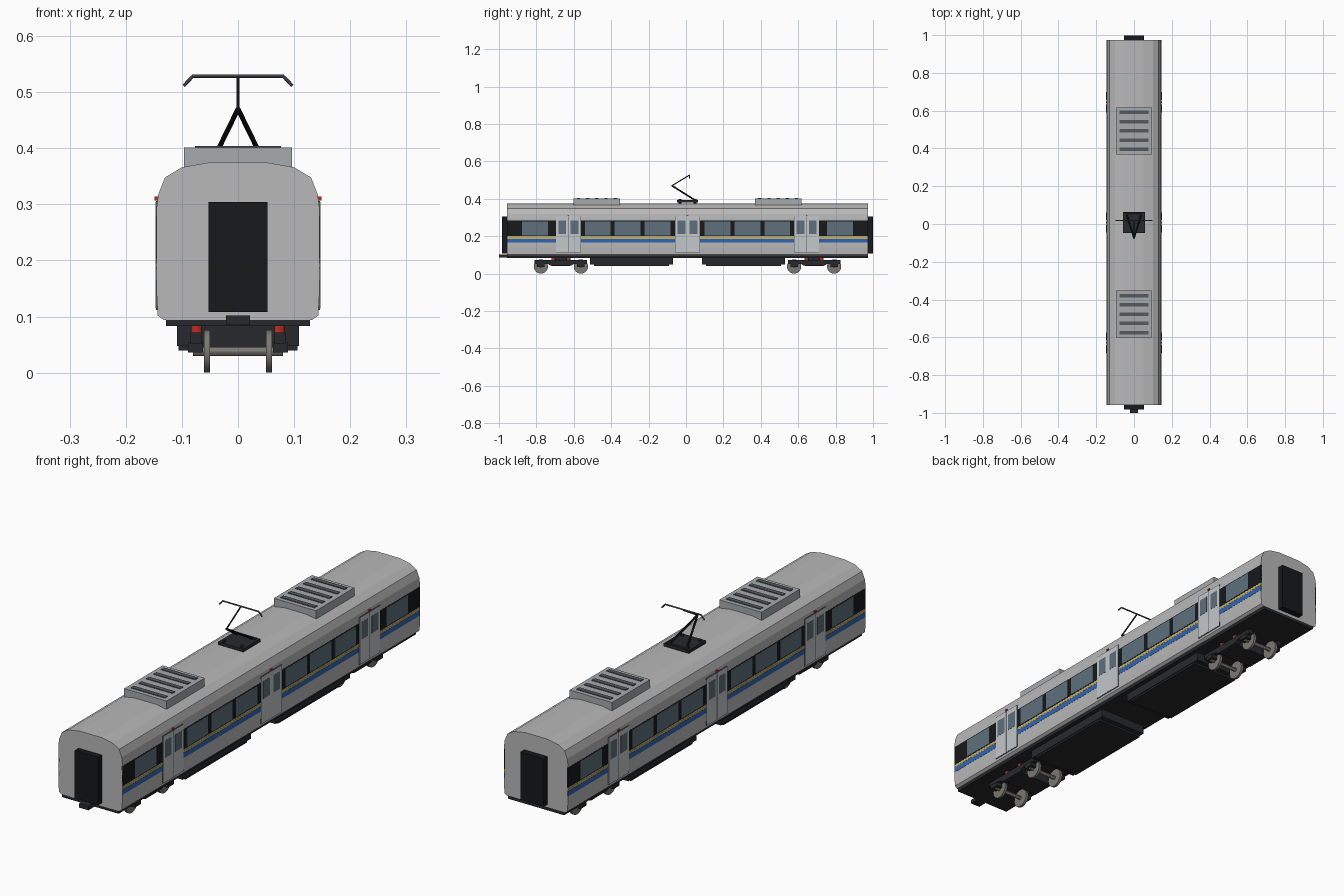
import bpy, bmesh
from math import pi
from mathutils import Vector

if "Cube" in bpy.data.objects:
    bpy.data.objects.remove(bpy.data.objects["Cube"])

C = 0.008  # body centre along y


def mat(name, r, g, b):
    m = bpy.data.materials.new(name)
    m.diffuse_color = (r, g, b, 1)
    m.use_nodes = True
    m.node_tree.nodes["Principled BSDF"].inputs["Base Color"].default_value = m.diffuse_color
    return m


SILVER = mat("silver", 0.48, 0.48, 0.48)
ROOF = mat("roof_unit_grey", 0.38, 0.41, 0.43)
DOOR = mat("door_grey", 0.55, 0.58, 0.60)
DARK = mat("charcoal", 0.02, 0.022, 0.025)
BLACK = mat("black", 0.008, 0.009, 0.01)
GLASS = mat("glass", 0.11, 0.16, 0.20)
BLUE = mat("blue", 0.03, 0.13, 0.45)
YELLOW = mat("yellow", 0.65, 0.42, 0.03)
RED = mat("red", 0.5, 0.03, 0.02)
STEEL = mat("wheel_steel", 0.2, 0.19, 0.17)
SLAT = mat("slat_grey", 0.09, 0.10, 0.11)


def finish(bm, name, m):
    bmesh.ops.recalc_face_normals(bm, faces=bm.faces)
    me = bpy.data.meshes.new(name)
    bm.to_mesh(me)
    bm.free()
    ob = bpy.data.objects.new(name, me)
    bpy.context.collection.objects.link(ob)
    me.materials.append(m)
    return ob


def box(name, x, y, z, m):
    """Box from (min, max) ranges."""
    bm = bmesh.new()
    bmesh.ops.create_cube(bm, size=1)
    for v in bm.verts:
        v.co = [(r[0] + r[1]) / 2 + c * (r[1] - r[0]) for r, c in zip((x, y, z), v.co)]
    return finish(bm, name, m)


def side_box(name, s, x0, x1, yc, w, z, m):
    return box(name, sorted((s * x0, s * x1)), (yc - w / 2, yc + w / 2), z, m)


def prism(name, pts, axis, a, b, m):
    """Extrude a 2D outline along x (points y,z) or y (points x,z)."""
    bm = bmesh.new()
    place = (lambda p: (a, p[0], p[1])) if axis == 'x' else (lambda p: (p[0], a, p[1]))
    f = bm.faces.new([bm.verts.new(place(p)) for p in pts])
    r = bmesh.ops.extrude_face_region(bm, geom=[f])
    d = Vector((b - a, 0, 0)) if axis == 'x' else Vector((0, b - a, 0))
    bmesh.ops.translate(bm, vec=d, verts=[v for v in r['geom'] if isinstance(v, bmesh.types.BMVert)])
    return finish(bm, name, m)


def rod(name, p, q, r, m, n=8):
    p, q = Vector(p), Vector(q)
    bpy.ops.mesh.primitive_cylinder_add(vertices=n, radius=r, depth=(q - p).length, location=(p + q) / 2)
    ob = bpy.context.object
    ob.rotation_euler = (q - p).to_track_quat('Z', 'Y').to_euler()
    ob.name = name
    ob.data.materials.append(m)
    if n > 8:
        bpy.ops.object.shade_smooth_by_angle()
    return ob


# Car body shell
half = [(0.132, 0.094), (0.143, 0.102), (0.145, 0.14), (0.145, 0.295), (0.142, 0.318),
        (0.13, 0.348), (0.1, 0.366), (0.05, 0.375)]
prism("car_body", half + [(-x, z) for x, z in reversed(half)], 'y', C - 0.965, C + 0.965, SILVER)
box("underframe", (-0.128, 0.128), (C - 0.965, C + 0.965), (0.083, 0.096), DARK)

# End gangways and coupler
for s, e in ((-1, "front"), (1, "rear")):
    box(e + "_gangway", (-0.053, 0.053), sorted((C + s * 0.96, C + s * 0.991)), (0.108, 0.304), BLACK)
box("coupler", (-0.021, 0.021), (-1.0, -0.93), (0.085, 0.102), DARK)

# Sides: window band, stripes, windows, doors
for s, n in ((1, "right"), (-1, "left")):
    side_box(n + "_window_band", s, 0.14, 0.1455, C, 1.93, (0.2, 0.283), BLACK)
    side_box(n + "_yellow_stripe", s, 0.14, 0.1457, C, 1.93, (0.188, 0.195), YELLOW)
    side_box(n + "_blue_stripe", s, 0.14, 0.1457, C, 1.93, (0.165, 0.186), BLUE)
    for o in (-0.815, -0.48, -0.32, -0.16, 0.16, 0.32, 0.48, 0.815):
        side_box(n + "_window", s, 0.14, 0.1463, C + o, 0.138, (0.204, 0.279), GLASS)
    for o in (-0.637, 0, 0.637):
        for k in (-1, 1):
            y = C + o + k * 0.033
            side_box(n + "_door_leaf", s, 0.135, 0.1468, y, 0.064, (0.114, 0.304), DOOR)
            side_box(n + "_door_window", s, 0.14, 0.1474, y, 0.042, (0.212, 0.283), GLASS)
        side_box(n + "_door_seam", s, 0.135, 0.1462, C + o, 0.134, (0.112, 0.306), SLAT)
        side_box(n + "_door_lamp", s, 0.138, 0.149, C + o, 0.009, (0.307, 0.314), RED)

# Roof ventilation units
for o in (-0.485, 0.485):
    box("roof_unit", (-0.096, 0.096), (C + o - 0.124, C + o + 0.124), (0.362, 0.401), ROOF)
    for i in range(-2, 3):
        y = C + o + i * 0.049
        box("roof_unit_slat", (-0.077, 0.077), (y - 0.009, y + 0.009), (0.398, 0.404), SLAT)

# Pantograph
box("pantograph_base", (-0.057, 0.057), (C - 0.055, C + 0.055), (0.38, 0.392), DARK)
for x in (-0.04, 0.04):
    for y in (-0.04, 0.04):
        rod("pantograph_insulator", (x, C + y, 0.366), (x, C + y, 0.398), 0.007, DARK)
    rod("pantograph_lower_arm", (x, 0.055, 0.388), (0, -0.075, 0.47), 0.0045, BLACK)
rod("pantograph_pivot", (-0.048, 0.055, 0.392), (0.048, 0.055, 0.392), 0.005, DARK)
rod("pantograph_upper_arm", (0, -0.077, 0.469), (0, 0.018, 0.526), 0.003, DARK)
rod("pantograph_bow", (-0.082, 0.018, 0.528), (0.082, 0.018, 0.528), 0.003, SLAT)
for s in (-1, 1):
    rod("pantograph_horn", (s * 0.081, 0.018, 0.528), (s * 0.097, 0.018, 0.511), 0.003, SLAT)

# Underfloor equipment
for o in (-0.3, 0.3):
    box("equipment_box", (-0.109, 0.109), (C + o - 0.222, C + o + 0.222), (0.048, 0.085), DARK)
    box("equipment_tray", (-0.106, 0.106), (C + o - 0.2, C + o + 0.2), (0.04, 0.05), DARK)

# Bogies
for o in (-0.677, 0.677):
    b = C + o
    box("bogie_bolster", (-0.065, 0.065), (b - 0.05, b + 0.05), (0.04, 0.084), DARK)
    for s in (-1, 1):
        prism("bogie_side_frame", [(b + y, z) for y, z in (
            (-0.14, 0.052), (-0.07, 0.052), (-0.055, 0.042), (0.055, 0.042), (0.07, 0.052),
            (0.14, 0.052), (0.14, 0.072), (-0.14, 0.072))], 'x', s * 0.065, s * 0.085, DARK)
        for k in (-1, 1):
            y = b + k * 0.107
            side_box("axle_box", s, 0.062, 0.089, y, 0.04, (0.036, 0.055), DARK)
            rod("bogie_spring", (s * 0.073, b + k * 0.04, 0.07), (s * 0.073, b + k * 0.04, 0.085), 0.011, RED, 12)
            rod("wheel", (s * 0.05, y, 0.038), (s * 0.061, y, 0.038), 0.038, STEEL, 24)
    for k in (-1, 1):
        y = b + k * 0.107
        rod("axle", (-0.08, y, 0.038), (0.08, y, 0.038), 0.008, STEEL, 12)
